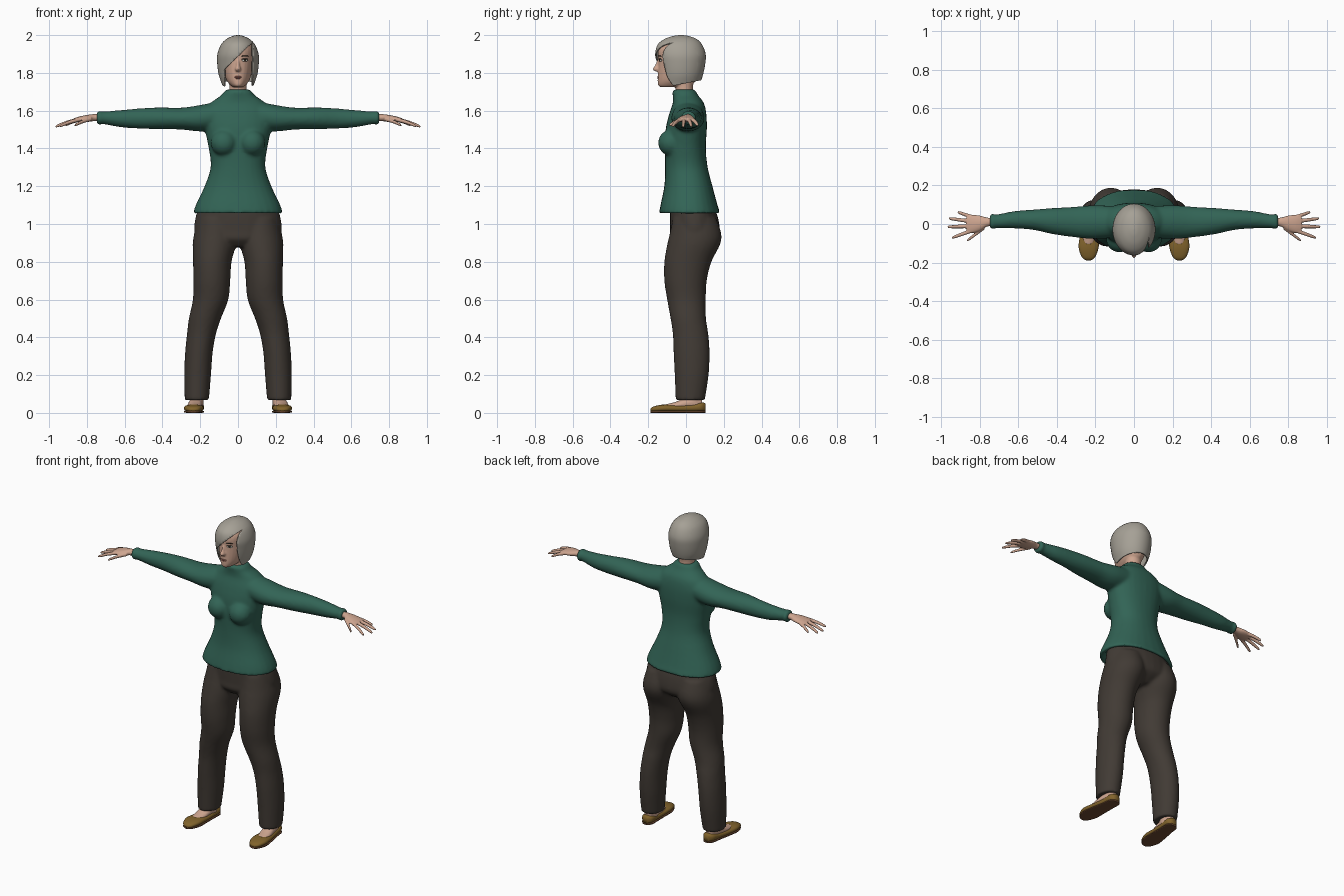
import bpy, bmesh, math
from mathutils import Matrix, Vector

default_cube = bpy.data.objects.get("Cube")
if default_cube:
    bpy.data.objects.remove(default_cube)


def material(name, red, green, blue):
    mat = bpy.data.materials.new(name)
    mat.use_nodes = True
    colour = (red, green, blue, 1)
    mat.diffuse_color = colour
    shader = next(n for n in mat.node_tree.nodes if n.type == 'BSDF_PRINCIPLED')
    shader.inputs["Base Color"].default_value = colour
    shader.inputs["Roughness"].default_value = 0.8
    return mat


GREEN = material("green knit", .032, .127, .092)
CHARCOAL = material("charcoal cloth", .053, .043, .035)
SILVER = material("silver hair", .38, .355, .305)
SKIN = material("skin", .62, .38, .28)
OCHRE = material("ochre leather", .22, .125, .025)
SOLE = material("brown sole", .15, .065, .03)
LIPS = material("lips", .36, .14, .11)
WHITE = material("eye white", .6, .58, .52)
DARK = material("dark iris and brow", .03, .025, .018)


def spline(rows, steps):
    """Smooth interpolation through every row of a profile."""
    result = []
    for i in range(len(rows) - 1):
        near = (rows[max(i - 1, 0)], rows[i], rows[i + 1], rows[min(i + 2, len(rows) - 1)])
        for k in range(steps):
            t = k / steps
            result.append([.5 * (2*b + (c - a)*t + (2*a - 5*b + 4*c - d)*t*t
                                 + (3*b - a - 3*c + d)*t**3) for a, b, c, d in zip(*near)])
    return result + [rows[-1]]


def loft(bm, axis, rows, side=1, steps=4, sides=28, power=1.0, caps=True):
    """Rows: position on axis, centre, half width, low edge, high edge."""
    rings = []
    for along, centre, half, low, high in spline(rows, steps):
        ring = []
        for k in range(sides):
            angle = math.tau * k / sides
            c, s = math.cos(angle), math.sin(angle)
            u = centre + max(half, .001) * math.copysign(abs(c) ** power, c)
            v = (low + high) / 2 + (high - low) / 2 * math.copysign(abs(s) ** power, s)
            x, y, z = {'x': (along, u, v), 'y': (u, along, v), 'z': (u, v, along)}[axis]
            ring.append(bm.verts.new((x * side, y, z)))
        rings.append(ring)
    for a, b in zip(rings, rings[1:]):
        for k in range(sides):
            n = (k + 1) % sides
            bm.faces.new((a[k], a[n], b[n], b[k]))
    if caps:
        bm.faces.new(rings[0])
    bm.faces.new(rings[-1])


def ball(bm, place, size):
    bmesh.ops.create_uvsphere(bm, u_segments=20, v_segments=12, radius=1,
                              matrix=Matrix.Translation(place) @ Matrix.Diagonal((*size, 1)))


def finish(name, bm, mat, voxel=0, smooth=4):
    bmesh.ops.recalc_face_normals(bm, faces=bm.faces[:])
    for face in bm.faces:
        face.smooth = True
    mesh = bpy.data.meshes.new(name)
    bm.to_mesh(mesh)
    bm.free()
    mesh.materials.append(mat)
    obj = bpy.data.objects.new(name, mesh)
    bpy.context.scene.collection.objects.link(obj)
    if voxel:
        remesh = obj.modifiers.new("blend", 'REMESH')
        remesh.mode = 'VOXEL'
        remesh.voxel_size = voxel
        remesh.use_smooth_shade = True
        relax = obj.modifiers.new("relax", 'SMOOTH')
        relax.iterations = smooth
    return obj


# Sweater: body with a hollow hem, bust and sleeves blended together
bm = bmesh.new()
loft(bm, 'z', [(1.13, 0, .185, -.095, .13), (1.07, 0, .2, -.112, .152), (1.055, 0, .234, -.14, .18),
               (1.1, 0, .224, -.135, .167), (1.2, 0, .177, -.115, .14), (1.3, 0, .145, -.11, .115),
               (1.4, 0, .155, -.112, .105), (1.5, 0, .175, -.108, .11), (1.58, 0, .182, -.09, .108),
               (1.64, 0, .145, -.07, .095), (1.68, 0, .09, -.07, .065), (1.7, 0, .075, -.072, .055),
               (1.712, 0, .06, -.06, .045)], power=.9)
SLEEVE = [(.08, .01, .08, 1.5, 1.655), (.2, .01, .088, 1.49, 1.63), (.3, .01, .08, 1.5, 1.616),
          (.42, .015, .068, 1.502, 1.617), (.52, .022, .053, 1.505, 1.612),
          (.62, .022, .045, 1.512, 1.603), (.71, .014, .036, 1.528, 1.596),
          (.73, .013, .04, 1.525, 1.6), (.748, .013, .038, 1.527, 1.598)]
for side in (1, -1):
    loft(bm, 'x', SLEEVE, side)
    ball(bm, (.075 * side, -.078, 1.43), (.07, .07, .07))
finish("sweater", bm, GREEN, .01, 5)

# Trousers: hips and two legs
bm = bmesh.new()
loft(bm, 'z', [(.88, 0, .09, -.05, .11), (.92, 0, .2, -.085, .165), (.96, 0, .232, -.085, .18),
               (1.05, 0, .222, -.085, .165), (1.12, 0, .19, -.08, .13)])
LEG = [(.068, .218, .064, -.055, .1), (.2, .214, .071, -.06, .12), (.32, .207, .073, -.066, .125),
       (.42, .193, .077, -.07, .118), (.5, .175, .085, -.082, .106), (.6, .145, .094, -.1, .105),
       (.7, .139, .098, -.115, .11), (.8, .136, .102, -.115, .135), (.89, .125, .115, -.1, .18),
       (.95, .118, .114, -.086, .187), (1.03, .112, .1, -.07, .16)]
for side in (1, -1):
    loft(bm, 'z', LEG, side)
finish("trousers", bm, CHARCOAL, .01, 4)

# Head, neck and nose
bm = bmesh.new()
loft(bm, 'z', [(1.66, 0, .05, -.06, .045), (1.72, 0, .046, -.055, .036), (1.78, 0, .05, -.055, .05)])
loft(bm, 'z', [(1.725, 0, .025, -.135, -.03), (1.735, 0, .04, -.148, .02), (1.76, 0, .06, -.15, .055),
               (1.8, 0, .073, -.149, .075), (1.86, 0, .082, -.147, .085), (1.92, 0, .086, -.147, .09),
               (1.96, 0, .07, -.12, .07), (1.985, 0, .03, -.06, .02)])
loft(bm, 'z', [(1.87, 0, .008, -.152, -.12), (1.84, 0, .011, -.164, -.12),
               (1.82, 0, .016, -.177, -.12), (1.808, 0, .012, -.165, -.12)], sides=12)
finish("head", bm, SKIN, .005, 3)

# Facial details
for side, label in ((1, "left"), (-1, "right")):
    for part, mat, place, size in (
            ("eye", WHITE, (.036, -.135, 1.866), (.017, .006, .007)),
            ("iris", DARK, (.036, -.139, 1.866), (.007, .004, .007)),
            ("lash", DARK, (.037, -.138, 1.873), (.019, .004, .003)),
            ("brow", DARK, (.037, -.138, 1.889), (.021, .005, .003))):
        bm = bmesh.new()
        ball(bm, (0, 0, 0), size)
        turn = Matrix.Rotation(.35 * side, 4, 'Z')
        bm.transform(Matrix.Translation((place[0] * side, *place[1:])) @ turn)
        finish(label + "_" + part, bm, mat)
bm = bmesh.new()
ball(bm, (0, -.147, 1.779), (.021, .005, .004))
ball(bm, (0, -.147, 1.772), (.017, .005, .004))
finish("lips", bm, LIPS)

# Bobbed hair: a shell cut by a slanted hem and a diagonal fringe
bm = bmesh.new()
loft(bm, 'z', [(1.7, 0, .073, -.13, .05), (1.74, 0, .085, -.137, .072), (1.79, 0, .102, -.145, .09),
               (1.85, 0, .11, -.156, .102), (1.9, 0, .109, -.163, .104), (1.95, 0, .09, -.15, .085),
               (1.98, 0, .06, -.112, .055), (1.996, 0, .025, -.065, .01), (2, 0, .004, -.032, -.024)],
     steps=5, sides=48, caps=False)


def cut(place, normal, trim=False):
    bmesh.ops.bisect_plane(bm, geom=bm.verts[:] + bm.edges[:] + bm.faces[:], dist=.0001,
                           plane_co=place, plane_no=normal, clear_inner=trim)


LEFT_EDGE, RIGHT_EDGE = .078, -.072
fringe, fringe_normal = Vector((-.06, 0, 1.83)), Vector((-.95, 0, 1))
cut((0, 0, 1.745), (0, -.2, 1), True)
cut((LEFT_EDGE, 0, 0), (1, 0, 0))
cut((RIGHT_EDGE, 0, 0), (1, 0, 0))
cut(fringe, fringe_normal)
opening = []
for face in bm.faces:
    centre = face.calc_center_median()
    below = (centre - fringe).dot(fringe_normal) < 0
    if centre.y < -.04 and RIGHT_EDGE < centre.x < LEFT_EDGE and below:
        opening.append(face)
bmesh.ops.delete(bm, geom=opening, context='FACES')
hair = finish("hair", bm, SILVER)
shell = hair.modifiers.new("thickness", 'SOLIDIFY')
shell.thickness = .007
shell.offset = -1

# Hands: palm, four fingers and a thumb, given as base and tip
PALM = [(.72, .012, .022, 1.545, 1.58), (.76, .01, .023, 1.545, 1.582), (.8, .004, .04, 1.54, 1.577),
        (.84, 0, .047, 1.538, 1.569), (.868, 0, .042, 1.542, 1.56)]
DIGITS = [((.84, -.034, 1.553), (.945, -.072, 1.517)), ((.84, -.011, 1.554), (.967, -.015, 1.515)),
          ((.84, .013, 1.554), (.96, .029, 1.517)), ((.835, .035, 1.553), (.915, .062, 1.522)),
          ((.775, -.018, 1.556), (.865, -.086, 1.522))]
for side, label in ((1, "left"), (-1, "right")):
    bm = bmesh.new()
    loft(bm, 'x', PALM, side)
    for base, tip in DIGITS:
        rows = []
        for t, radius in ((0, .011), (.5, .01), (.9, .008), (1, .004)):
            x, y, z = Vector(base).lerp(Vector(tip), t)
            z += .016 * t * (1 - t)
            rows.append((x, y, radius, z - radius, z + radius))
        loft(bm, 'x', rows, side, sides=12)
    finish(label + "_hand", bm, SKIN, .004, 2)

# Feet and flat shoes
SHOE = [(-.188, .236, .012, .01, .022), (-.172, .236, .034, .006, .034), (-.12, .235, .052, .005, .044),
        (-.05, .23, .048, .005, .042), (.03, .222, .041, .005, .046), (.08, .218, .037, .005, .056),
        (.104, .217, .018, .008, .05)]
FOOT = [(-.105, .235, .026, .015, .046), (-.06, .231, .037, .015, .057), (0, .225, .037, .015, .08),
        (.05, .22, .032, .015, .09), (.085, .218, .02, .02, .075)]
ANKLE = [(.03, .219, .035, -.01, .083), (.08, .218, .036, -.012, .08), (.14, .217, .04, -.015, .08)]
for side, label in ((1, "left"), (-1, "right")):
    bm = bmesh.new()
    loft(bm, 'y', FOOT, side)
    loft(bm, 'z', ANKLE, side)
    finish(label + "_foot", bm, SKIN, .005, 3)
    bm = bmesh.new()
    loft(bm, 'y', SHOE, side, power=.8)
    finish(label + "_shoe", bm, OCHRE)
    bm = bmesh.new()
    loft(bm, 'y', [(y, x, half, 0, .012) for y, x, half, low, high in SHOE], side, power=.5)
    finish(label + "_sole", bm, SOLE)
